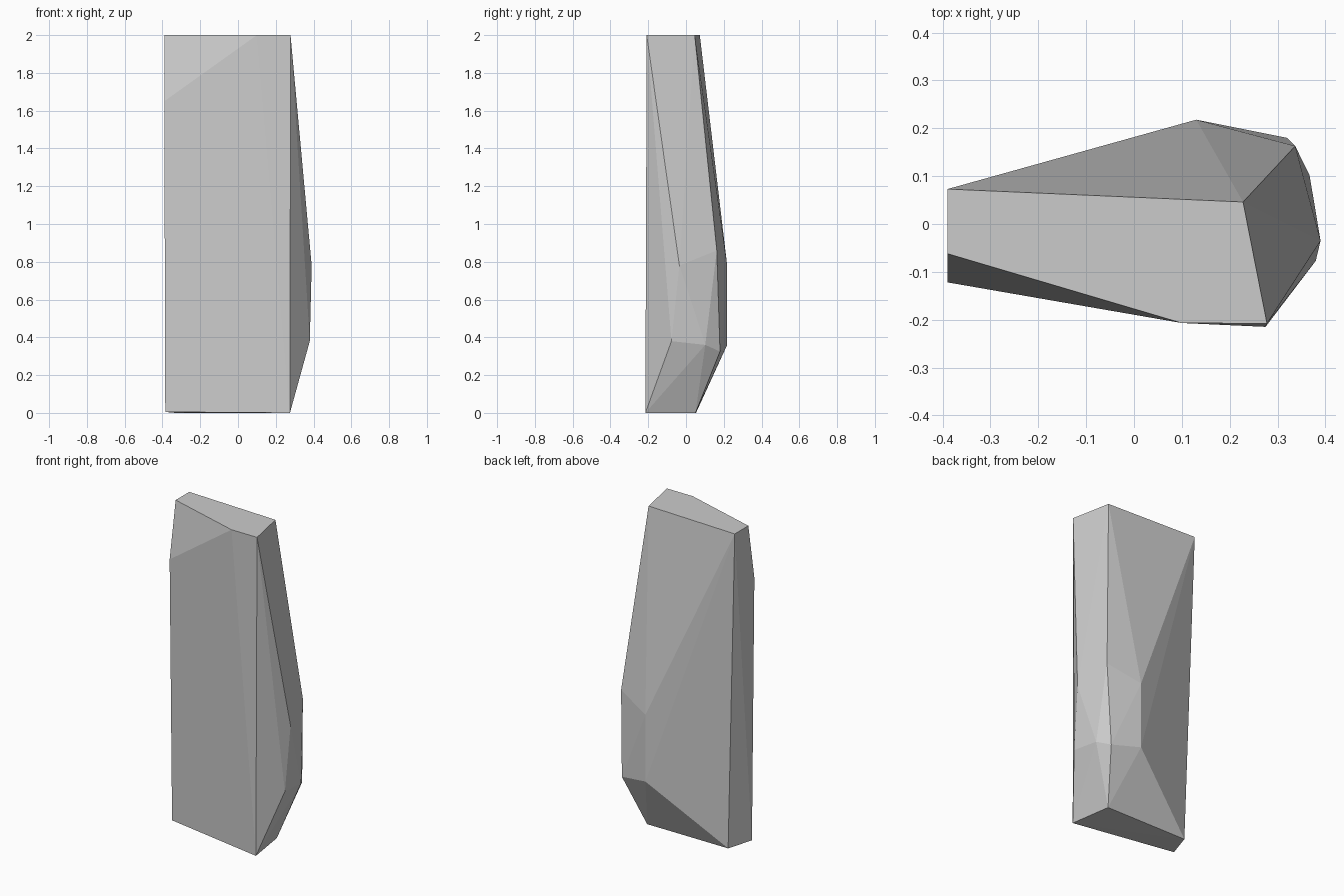
import bpy
import bmesh

if "Cube" in bpy.data.objects:
    bpy.data.objects.remove(bpy.data.objects["Cube"])

# Corner loops of the chiselled stone, from the ground up
base = [(0.275, -0.215, 0), (0.235, 0.05, 0), (-0.33, 0.053, 0), (-0.385, -0.105, 0.005)]
lower_bulge = [(0.38, -0.077, 0.38), (0.367, 0.102, 0.36), (0.32, 0.18, 0.325), (0.13, 0.218, 0.36)]
upper_bulge = [(0.39, -0.035, 0.78), (0.337, 0.163, 0.86), (0.13, 0.218, 0.78)]
chipped_corner = [(-0.39, -0.122, 1.65)]
top = [(0.278, -0.208, 2), (0.228, 0.046, 2), (-0.39, 0.073, 2), (-0.39, -0.062, 2), (0.10, -0.207, 2)]

# Wrap the loops in a convex, flat-faceted skin
bm = bmesh.new()
for point in base + lower_bulge + upper_bulge + chipped_corner + top:
    bm.verts.new(point)
hull = bmesh.ops.convex_hull(bm, input=bm.verts)
loose = [v for v in bm.verts if not v.link_faces]
bmesh.ops.delete(bm, geom=loose, context='VERTS')
bmesh.ops.recalc_face_normals(bm, faces=bm.faces)

mesh = bpy.data.meshes.new("standing_stone")
bm.to_mesh(mesh)
bm.free()
stone = bpy.data.objects.new("standing_stone", mesh)
bpy.context.collection.objects.link(stone)
